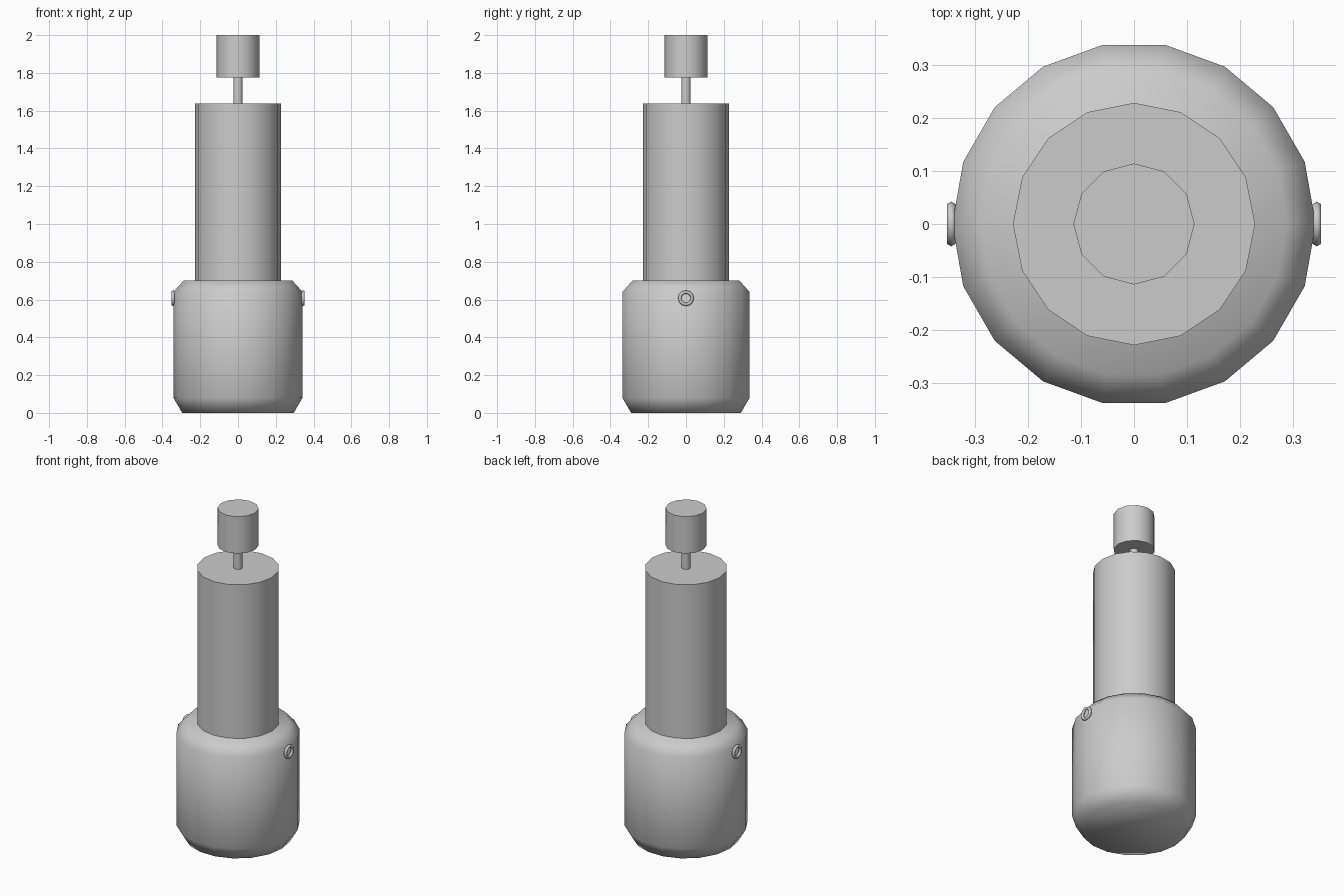
import bpy, bmesh, math

if "Cube" in bpy.data.objects:
    bpy.data.objects.remove(bpy.data.objects["Cube"])


def finish(name, angle=None):
    ob = bpy.context.object
    ob.name = name
    ob.data.name = name
    if angle is None:
        bpy.ops.object.shade_smooth()
    else:
        bpy.ops.object.shade_smooth_by_angle(angle=math.radians(angle))
    return ob


def cylinder(name, sides, radius, z0, z1):
    bpy.ops.mesh.primitive_cylinder_add(vertices=sides, radius=radius, depth=z1 - z0,
                                        location=(0, 0, (z0 + z1) / 2))
    return finish(name, 50)


def lathe(name, profile, sides):
    """Closed solid of revolution from (radius, z) points."""
    bm = bmesh.new()
    rings = [[bm.verts.new((r * math.cos(math.tau * i / sides),
                            r * math.sin(math.tau * i / sides), z))
              for i in range(sides)] for r, z in profile]
    for a, b in zip(rings, rings[1:]):
        for i in range(sides):
            j = (i + 1) % sides
            bm.faces.new((a[i], a[j], b[j], b[i]))
    bm.faces.new(rings[0][::-1])
    bm.faces.new(rings[-1])
    mesh = bpy.data.meshes.new(name)
    bm.to_mesh(mesh)
    bm.free()
    ob = bpy.data.objects.new(name, mesh)
    bpy.context.collection.objects.link(ob)
    bpy.ops.object.select_all(action='DESELECT')
    ob.select_set(True)
    bpy.context.view_layer.objects.active = ob
    return finish(name)


# Chamfered, softly shaded base
lathe("base", [(0.295, 0.0), (0.342, 0.08), (0.342, 0.64), (0.288, 0.70)], 18)

# Barrel, thin rod and end cap
cylinder("barrel", 16, 0.228, 0.69, 1.637)
cylinder("rod", 8, 0.025, 1.63, 1.78)
cylinder("cap", 12, 0.114, 1.775, 2.0)

# Small rings on both sides of the base
for side, name in ((-1, "left_ring"), (1, "right_ring")):
    bpy.ops.mesh.primitive_torus_add(major_segments=12, minor_segments=6,
                                     major_radius=0.033, minor_radius=0.009,
                                     location=(side * 0.344, 0, 0.607),
                                     rotation=(0, math.radians(90), 0))
    finish(name)
